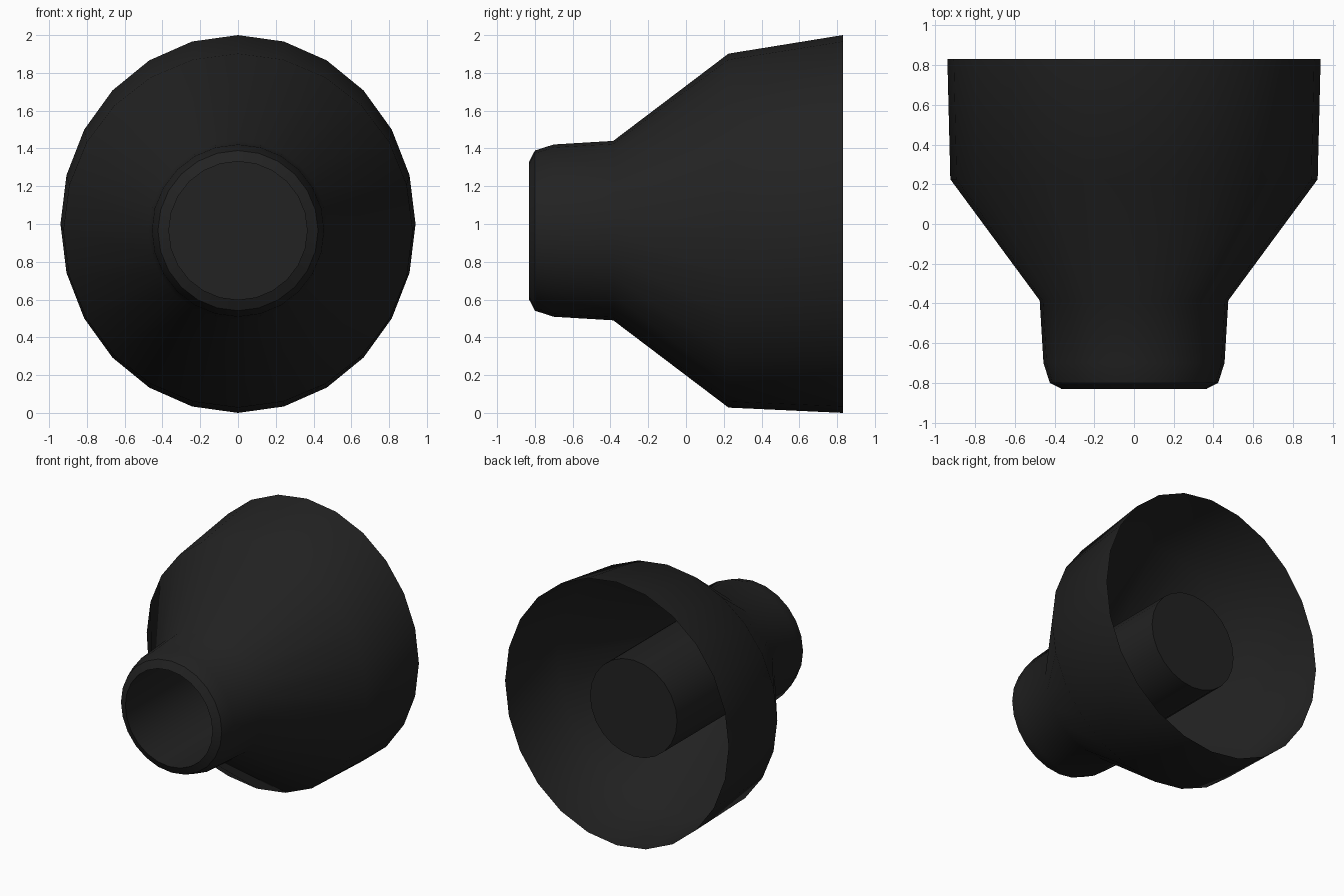
import bpy, bmesh
from math import sin, cos, pi, radians

if "Cube" in bpy.data.objects:
    bpy.data.objects.remove(bpy.data.objects["Cube"])

SIDES = 24

mat = bpy.data.materials.new("dark_rubber")
mat.diffuse_color = (0.016, 0.016, 0.016, 1)
mat.use_nodes = True
mat.node_tree.nodes["Principled BSDF"].inputs["Base Color"].default_value = mat.diffuse_color


def lathe(name, rings, cap_end=False):
    """Skin elliptical rings (y, rx, rz, centre z) into a single-wall surface."""
    bm = bmesh.new()
    loops = [[bm.verts.new((rx * sin(2 * pi * i / SIDES), y,
                            cz + rz * cos(2 * pi * i / SIDES)))
              for i in range(SIDES)] for y, rx, rz, cz in rings]
    for a, b in zip(loops, loops[1:]):
        for i in range(SIDES):
            j = (i + 1) % SIDES
            bm.faces.new((b[i], b[j], a[j], a[i]))
    if cap_end:
        bm.faces.new(loops[-1][::-1])
    me = bpy.data.meshes.new(name)
    bm.to_mesh(me)
    bm.free()
    ob = bpy.data.objects.new(name, me)
    bpy.context.collection.objects.link(ob)
    me.materials.append(mat)
    bpy.ops.object.select_all(action='DESELECT')
    ob.select_set(True)
    bpy.context.view_layer.objects.active = ob
    bpy.ops.object.shade_smooth_by_angle(angle=radians(38))
    return ob


# Outer shell: slightly off-centre wide rim, cone, neck and rounded lip
lathe("outer_shell", [
    (0.83, 0.94, 1.0, 1.0),
    (0.225, 0.925, 0.937, 0.965),
    (-0.385, 0.475, 0.475, 0.965),
    (-0.70, 0.456, 0.456, 0.965),
    (-0.80, 0.424, 0.424, 0.965),
    (-0.83, 0.366, 0.366, 0.965),
])

# Inner tube: runs back from the mouth to a closed end inside the bell
lathe("inner_tube", [
    (-0.83, 0.366, 0.366, 0.965),
    (0.63, 0.366, 0.366, 0.965),
], cap_end=True)
